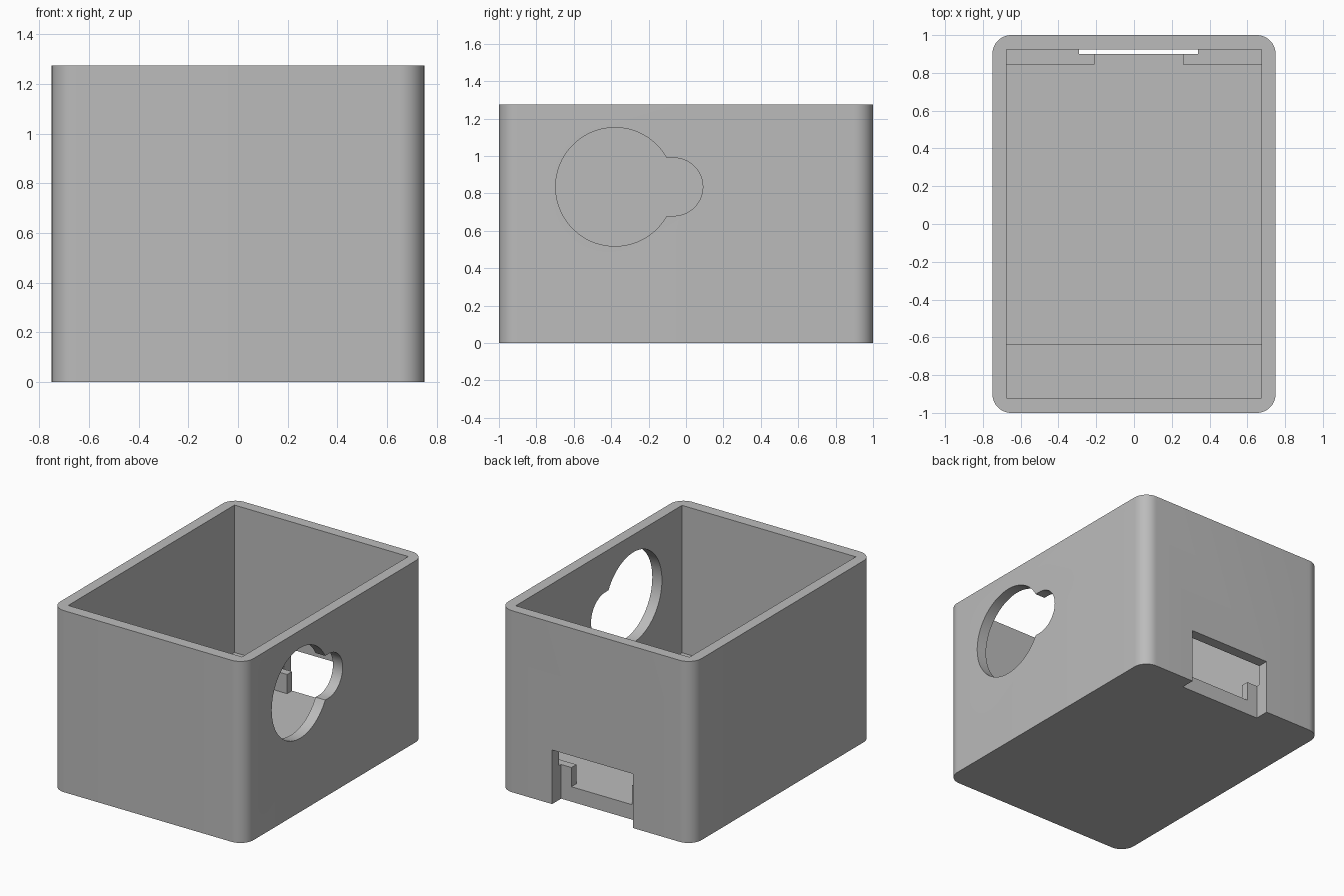
import bpy, bmesh
from math import sin, cos, pi, asin
from mathutils import Vector

if "Cube" in bpy.data.objects:
    bpy.data.objects.remove(bpy.data.objects["Cube"], do_unlink=True)

grey = bpy.data.materials.new("plain grey")
grey.use_nodes = True
colour = (0.5, 0.5, 0.5, 1)
grey.diffuse_color = colour
grey.node_tree.nodes["Principled BSDF"].inputs["Base Color"].default_value = colour

W, D, H = 1.5, 2.0, 1.275       # outer size
FLOOR, LEDGE = 0.105, 0.24      # inner floor and ledge tops
INX, FRONT, BACK = 0.675, -0.92, 0.925


def arc(cx, cy, r, a0, a1, n):
    return [(cx + r * cos(a0 + (a1 - a0) * i / n),
             cy + r * sin(a0 + (a1 - a0) * i / n)) for i in range(n + 1)]


def prism(name, points, offset):
    """Closed outline of 3D points, extruded along offset."""
    bm = bmesh.new()
    face = bm.faces.new([bm.verts.new(p) for p in points])
    new = bmesh.ops.extrude_face_region(bm, geom=[face])["geom"]
    bmesh.ops.translate(bm, vec=Vector(offset),
                        verts=[v for v in new if isinstance(v, bmesh.types.BMVert)])
    bmesh.ops.recalc_face_normals(bm, faces=bm.faces)
    mesh = bpy.data.meshes.new(name)
    bm.to_mesh(mesh)
    bm.free()
    mesh.materials.append(grey)
    obj = bpy.data.objects.new(name, mesh)
    bpy.context.collection.objects.link(obj)
    return obj


def block(name, x0, x1, y0, y1, z0, z1):
    return prism(name, [(x0, y0, z0), (x1, y0, z0), (x1, y1, z0), (x0, y1, z0)],
                 (0, 0, z1 - z0))


# Outer body with rounded upright corners
r = 0.1
outline = []
for i, (sx, sy) in enumerate([(1, 1), (-1, 1), (-1, -1), (1, -1)]):
    outline += arc(sx * (W / 2 - r), sy * (D / 2 - r), r, i * pi / 2, (i + 1) * pi / 2, 12)
body = prism("open_box", [(x, y, 0) for x, y in outline], (0, 0, H))

# Keyhole outline: large circle joined to a small round slot
big, small, cz = 0.317, 0.155, 0.835
a = asin(small / big)
keyhole = arc(-0.38, cz, big, a, 2 * pi - a, 64) + arc(-0.065, cz, small, -pi / 2, pi / 2, 28)

cutters = [
    block("upper_cavity", -INX, INX, FRONT, BACK, LEDGE, H + 0.1),
    block("floor_cavity", -INX, INX, -0.635, 0.845, FLOOR, LEDGE + 0.2),
    block("ledge_gap", -0.21, 0.26, 0.7, BACK, FLOOR, LEDGE + 0.1),
    block("back_notch", -0.29, 0.34, 0.9, 1.1, -0.1, 0.38),
    prism("side_keyhole", [(0.5, y, z) for y, z in keyhole], (0.5, 0, 0)),
]

# Cut every opening, then drop the cutters
bpy.ops.object.select_all(action="DESELECT")
bpy.context.view_layer.objects.active = body
body.select_set(True)
for cutter in cutters:
    cutter.hide_render = True
    mod = body.modifiers.new(cutter.name, "BOOLEAN")
    mod.operation = "DIFFERENCE"
    mod.solver = "EXACT"
    mod.object = cutter
    bpy.ops.object.modifier_apply(modifier=mod.name)
    bpy.data.objects.remove(cutter, do_unlink=True)

bpy.ops.object.shade_smooth_by_angle(angle=pi / 6)
